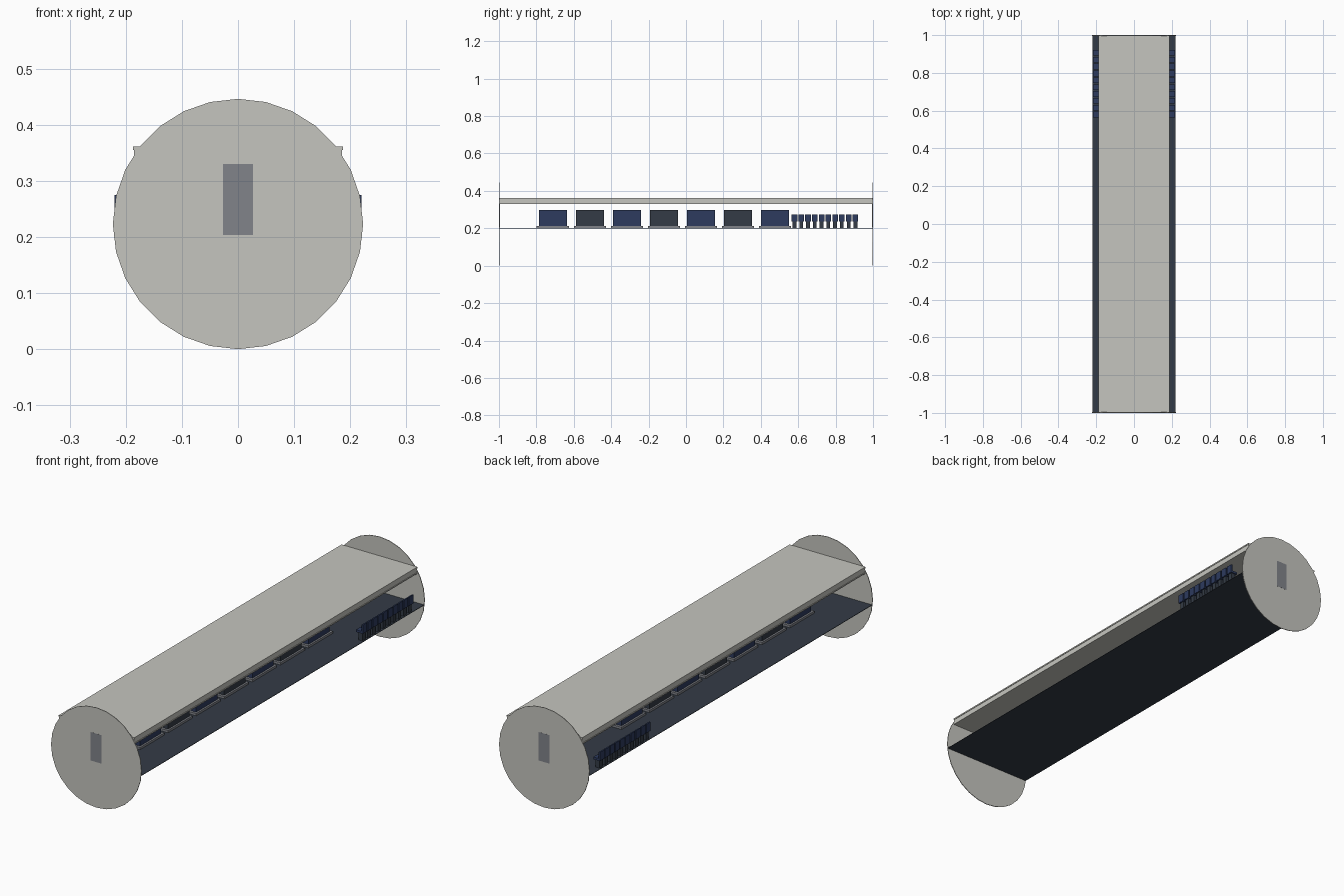
import bpy
import math

cube = bpy.data.objects.get("Cube")
if cube:
    bpy.data.objects.remove(cube, do_unlink=True)


def material(name, rgb):
    mat = bpy.data.materials.new(name)
    mat.use_nodes = True
    color = (*rgb, 1)
    mat.diffuse_color = color
    mat.node_tree.nodes["Principled BSDF"].inputs["Base Color"].default_value = color
    return mat


SHELL = material("warm light grey", (0.56, 0.56, 0.52))
FLOOR = material("dark slate", (0.034, 0.044, 0.061))
BLUE = material("navy blue", (0.026, 0.043, 0.112))
GREY = material("medium grey", (0.22, 0.23, 0.255))

RADIUS = 0.223
DECK = 0.2


def box(name, xs, ys, zs, mat):
    """Box given by its extents along each axis."""
    centre = [sum(s) / 2 for s in (xs, ys, zs)]
    bpy.ops.mesh.primitive_cube_add(size=1, location=centre)
    obj = bpy.context.object
    obj.name = name
    obj.scale = [abs(s[1] - s[0]) for s in (xs, ys, zs)]
    bpy.ops.object.transform_apply(location=False, rotation=False, scale=True)
    obj.data.materials.append(mat)
    return obj


# Round end walls with a door plate showing on both faces
for end, side in (("front", -1), ("back", 1)):
    bpy.ops.mesh.primitive_cylinder_add(
        vertices=28, radius=RADIUS, depth=0.003,
        location=(0, side * 0.998, RADIUS), rotation=(math.pi / 2, 0, 0))
    wall = bpy.context.object
    wall.name = end + "_end_wall"
    wall.data.materials.append(SHELL)
    box(end + "_door", (-0.027, 0.027), (side * 0.995, side),
        (DECK + 0.003, 0.33), GREY)

# Deck floor
box("floor", (-0.221, 0.221), (-0.999, 0.999), (DECK - 0.001, DECK + 0.001), FLOOR)

# Ceiling slab with a slim lip above and below
for name, half, zs in (("ceiling_top", 0.187, (0.355, 0.361)),
                       ("ceiling_core", 0.185, (0.336, 0.355)),
                       ("ceiling_lip", 0.187, (0.331, 0.336))):
    box(name, (-half, half), (-0.997, 0.997), zs, SHELL)

# Central row of pods in alternating colours, each on a wider base
for i in range(7):
    y = -0.712 + i * 0.198
    box(f"pod_base_{i + 1}", (-0.075, 0.075), (y - 0.086, y + 0.086),
        (DECK, DECK + 0.011), GREY)
    box(f"pod_{i + 1}", (-0.067, 0.067), (y - 0.075, y + 0.075),
        (DECK + 0.011, 0.297), FLOOR if i % 2 else BLUE)

# Side seats facing the aisle, ten along each edge
for label, side in (("left", 1), ("right", -1)):
    for i in range(10):
        y = 0.58 + i * 0.0362
        tag = f"{label}_seat_{i + 1}"
        box(tag + "_leg", (side * 0.195, side * 0.215), (y - 0.010, y + 0.010),
            (DECK, 0.237), FLOOR)
        box(tag + "_cushion", (side * 0.187, side * 0.22), (y - 0.015, y + 0.015),
            (0.236, 0.246), BLUE)
        box(tag + "_back", (side * 0.214, side * 0.2205), (y - 0.015, y + 0.015),
            (0.237, 0.275), BLUE)
